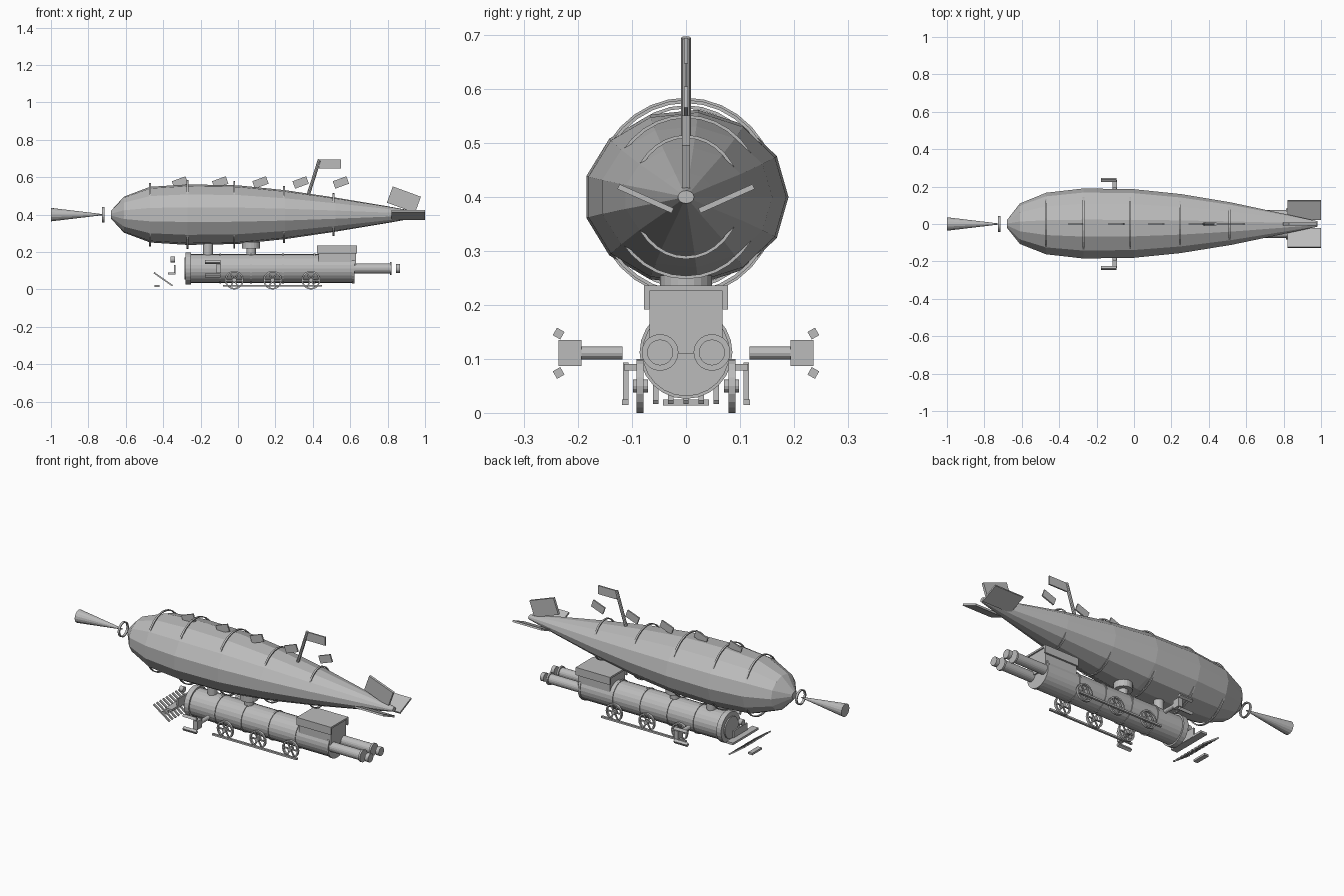
import bpy, bmesh, math
from mathutils import Matrix, Vector

cube = bpy.data.objects.get("Cube")
if cube:
    bpy.data.objects.remove(cube)

grey = bpy.data.materials.new("plain_grey")
grey.use_nodes = True
COLOUR = (0.5, 0.5, 0.5, 1)
grey.diffuse_color = COLOUR
grey.node_tree.nodes["Principled BSDF"].inputs["Base Color"].default_value = COLOUR


def finish(name, bm):
    bmesh.ops.recalc_face_normals(bm, faces=bm.faces)
    mesh = bpy.data.meshes.new(name)
    bm.to_mesh(mesh)
    bm.free()
    mesh.materials.append(grey)
    ob = bpy.data.objects.new(name, mesh)
    bpy.context.collection.objects.link(ob)
    return ob


def box(name, centre, size, tilt=0, axis='Y'):
    bm = bmesh.new()
    m = Matrix.Translation(centre) @ Matrix.Rotation(math.radians(tilt), 4, axis) @ Matrix.Diagonal((*size, 1))
    bmesh.ops.create_cube(bm, size=1, matrix=m)
    return finish(name, bm)


def rod(name, start, end, r1, r2=None, sides=20):
    a, b = Vector(start), Vector(end)
    bm = bmesh.new()
    m = Matrix.Translation((a + b) / 2) @ (b - a).to_track_quat('Z', 'Y').to_matrix().to_4x4()
    bmesh.ops.create_cone(bm, cap_ends=True, segments=sides, radius1=r1,
                          radius2=r1 if r2 is None else r2, depth=(b - a).length, matrix=m)
    return finish(name, bm)


def loft(name, rings, sides, closed=False):
    """Skin elliptical sections (x, half width, half height, centre z) along x."""
    bm = bmesh.new()
    loops = []
    for x, a, b, z in rings:
        loops.append([bm.verts.new((x, a * math.cos(t), z + b * math.sin(t)))
                      for t in (2 * math.pi * k / sides for k in range(sides))])
    pairs = list(zip(loops, loops[1:]))
    if closed:
        pairs.append((loops[-1], loops[0]))
    else:
        bm.faces.new(loops[0])
        bm.faces.new(loops[-1])
    for p, q in pairs:
        for k in range(sides):
            n = (k + 1) % sides
            bm.faces.new((p[k], p[n], q[n], q[k]))
    return finish(name, bm)


def hoop(name, x, a, b, z, width, depth, sides=32):
    h = width / 2
    return loft(name, [(x - h, a, b, z), (x + h, a, b, z),
                       (x + h, a - depth, b - depth, z), (x - h, a - depth, b - depth, z)], sides, True)


# Gas envelope
AXIS = 0.4
profile = [(-0.68, 0.02, 0.02), (-0.61, 0.11, 0.097), (-0.47, 0.167, 0.15), (-0.27, 0.19, 0.163),
           (0, 0.186, 0.158), (0.25, 0.16, 0.132), (0.52, 0.115, 0.092), (0.8, 0.055, 0.045),
           (0.98, 0.015, 0.012)]
loft("envelope", [(x, a, b, AXIS) for x, a, b in profile], 13)

# Hoops standing clear of the top and bottom
for x, a, b in [(-0.47, 0.153, 0.17), (-0.27, 0.172, 0.184), (-0.02, 0.168, 0.18),
                (0.245, 0.143, 0.152), (0.51, 0.102, 0.115)]:
    hoop("envelope_hoop", x, a, b, AXIS, 0.01, 0.006)

# Nose ring and cone
hoop("nose_ring", -0.72, 0.042, 0.042, AXIS, 0.012, 0.006, 20)
rod("nose_cone", (-1, 0, AXIS), (-0.725, 0, AXIS), 0.036, 0.003, 16)

# Tail fins
box("upper_fin", (0.887, 0, 0.48), (0.16, 0.014, 0.092), 20)
for s in (-1, 1):
    box("side_fin", (0.91, s * 0.075, 0.397), (0.18, 0.11, 0.01), s * 24, 'X')

# Mast, flag and row of pennants
rod("mast", (0.375, 0, 0.505), (0.436, 0, 0.695), 0.009, sides=8)
box("mast_flag", (0.492, 0, 0.671), (0.116, 0.008, 0.048))
for k in range(5):
    box("pennant", (-0.31 + 0.215 * k, 0, 0.572), (0.078, 0.008, 0.042), -20)

# Boiler with flange, bands and end caps
BZ = 0.112
rod("boiler", (-0.27, 0, BZ), (0.62, 0, BZ), 0.077, sides=24)
rod("front_flange", (-0.28, 0, BZ), (-0.25, 0, BZ), 0.086, sides=24)
rod("front_door", (-0.287, 0, BZ), (-0.27, 0, BZ), 0.06, sides=24)
for x in (-0.095, 0.07, 0.24, 0.41):
    rod("boiler_band", (x - 0.005, 0, BZ), (x + 0.005, 0, BZ), 0.081, sides=24)
rod("rear_flange", (0.61, 0, BZ), (0.622, 0, BZ), 0.081, sides=24)

# Cab and roof
box("cab", (0.53, 0, 0.17), (0.2, 0.136, 0.12))
box("cab_roof", (0.53, 0, 0.231), (0.215, 0.156, 0.01))
for s in (-1, 1):
    box("roof_side", (0.53, s * 0.073, 0.212), (0.215, 0.01, 0.04))

# Chimneys joining the boiler to the envelope
rod("front_chimney", (-0.16, 0, 0.17), (-0.16, 0, 0.26), 0.026)
rod("rear_chimney", (0.07, 0, 0.17), (0.07, 0, 0.222), 0.025)
rod("rear_chimney_cap", (0.07, 0, 0.218), (0.07, 0, 0.255), 0.048)

for s in (-1, 1):
    # Exhaust tubes
    y = s * 0.048
    rod("exhaust_tube", (0.6, y, BZ), (0.82, y, BZ), 0.027)
    rod("exhaust_lip", (0.812, y, BZ), (0.822, y, BZ), 0.034)
    rod("exhaust_end", (0.845, y, BZ), (0.866, y, BZ), 0.024)

    # Side engine with two blades
    rod("engine_arm", (-0.103, s * 0.118, 0.111), (-0.103, s * 0.195, 0.111), 0.012, sides=12)
    box("engine_block", (-0.103, s * 0.215, 0.111), (0.026, 0.043, 0.048))
    for z, t in ((0.147, 1), (0.074, -1)):
        box("engine_blade", (-0.135, s * 0.236, z), (0.083, 0.016, 0.016), s * t * 30, 'X')

    # Spoked wheels
    for x in (-0.02, 0.185, 0.39):
        rim = hoop("wheel_rim", 0, 0.05, 0.05, 0, 0.013, 0.008, 20)
        rim.matrix_world = Matrix.Translation((x, s * 0.085, 0.05)) @ Matrix.Rotation(math.pi / 2, 4, 'Z')
        rod("wheel_hub", (x, s * 0.07, 0.05), (x, s * 0.098, 0.05), 0.012, sides=12)
        for k in range(3):
            box("wheel_spokes", (x, s * 0.085, 0.05), (0.09, 0.007, 0.007), 60 * k)

    # Side rail
    box("side_rail", (0.185, s * 0.113, 0.02), (0.53, 0.012, 0.01))

# Slatted guard ahead of the boiler
for k in range(-4, 5):
    box("guard_slat", (-0.4, 0.028 * k, 0.055), (0.122, 0.01, 0.008), 35)
box("guard_foot", (-0.433, 0, 0.019), (0.026, 0.086, 0.011))
box("guard_shelf", (-0.355, 0, 0.085), (0.04, 0.23, 0.012))
box("guard_upright", (-0.338, 0, 0.105), (0.009, 0.12, 0.05))
rod("front_lamp", (-0.36, 0, 0.16), (-0.336, 0, 0.16), 0.016, sides=12)
